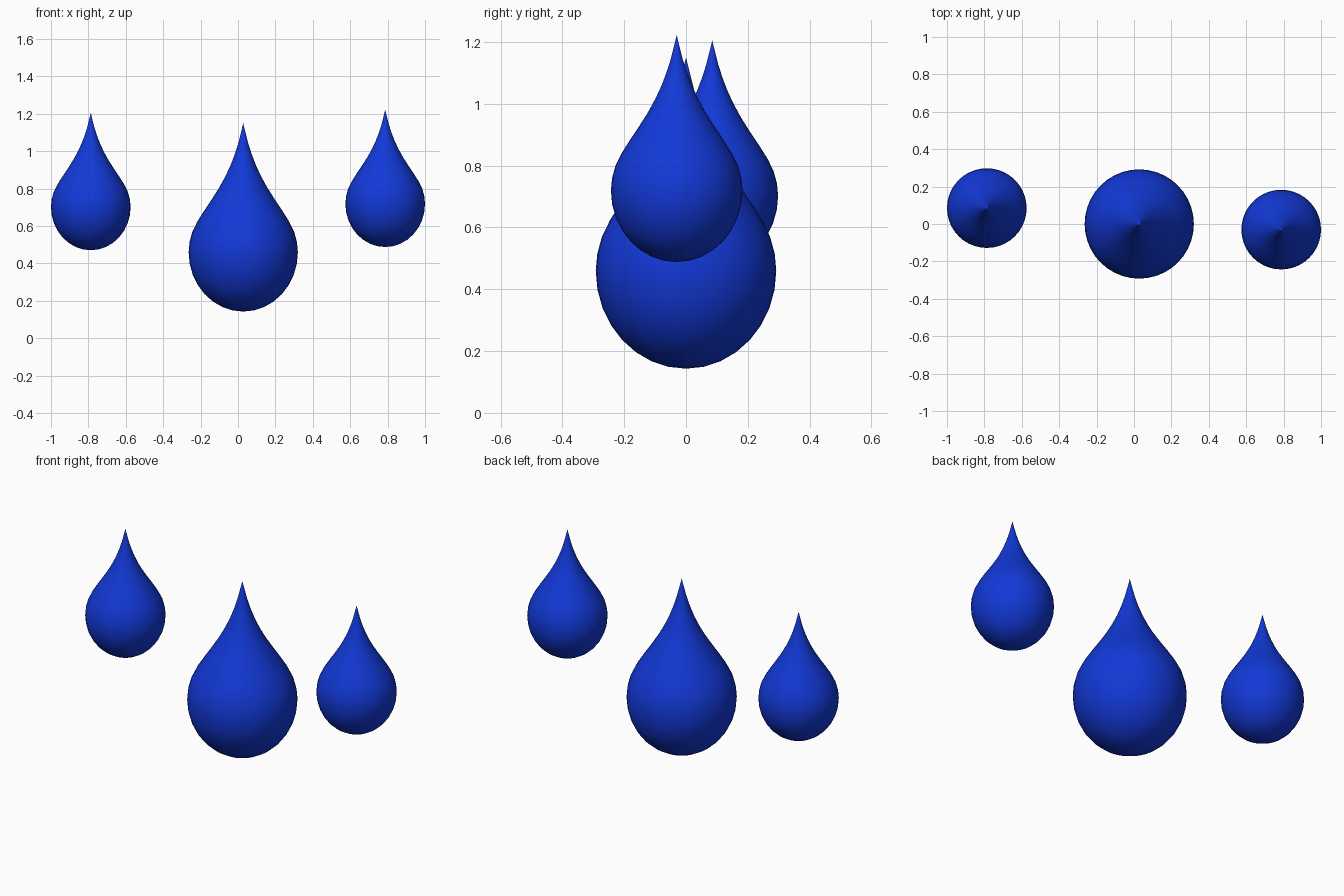
import bpy, bmesh
from math import sin, cos, pi

if "Cube" in bpy.data.objects:
    bpy.data.objects.remove(bpy.data.objects["Cube"])

# Drop profile (radius, height above widest ring), for the large drop
lower = [(0.292 * sin(a * pi / 16), -0.317 * cos(a * pi / 16)) for a in range(1, 8)]
upper = [(0.292, 0.0), (0.287, 0.055), (0.272, 0.11), (0.245, 0.165),
         (0.207, 0.225), (0.167, 0.285), (0.129, 0.345), (0.096, 0.405),
         (0.068, 0.465), (0.045, 0.525), (0.026, 0.585), (0.011, 0.645)]
profile = lower + upper
SEG = 40

blue = bpy.data.materials.new("drop_blue")
blue.diffuse_color = (0.006, 0.04, 0.68, 1)
blue.use_nodes = True
blue.node_tree.nodes["Principled BSDF"].inputs["Base Color"].default_value = blue.diffuse_color


def drop(name, x, y, bottom, scale):
    """Lathe the profile into a closed, smooth drop."""
    bm = bmesh.new()
    low, tip = bm.verts.new((0, 0, 0)), bm.verts.new((0, 0, 1.007))
    rings = [[bm.verts.new((r * cos(2 * pi * i / SEG), r * sin(2 * pi * i / SEG), h + 0.317))
              for i in range(SEG)] for r, h in profile]
    for i in range(SEG):
        j = (i + 1) % SEG
        bm.faces.new((low, rings[0][j], rings[0][i]))
        bm.faces.new((tip, rings[-1][i], rings[-1][j]))
        for a, b in zip(rings, rings[1:]):
            bm.faces.new((a[i], a[j], b[j], b[i]))
    for f in bm.faces:
        f.smooth = True
    mesh = bpy.data.meshes.new(name)
    bm.to_mesh(mesh)
    bm.free()
    mesh.materials.append(blue)
    ob = bpy.data.objects.new(name, mesh)
    ob.location = (x, y, bottom)
    ob.scale = (scale,) * 3
    bpy.context.collection.objects.link(ob)


# One large drop between two smaller ones
drop("large_drop", 0.028, 0, 0.143, 1)
drop("left_drop", -0.787, 0.085, 0.471, 0.729)
drop("right_drop", 0.787, -0.03, 0.488, 0.729)
